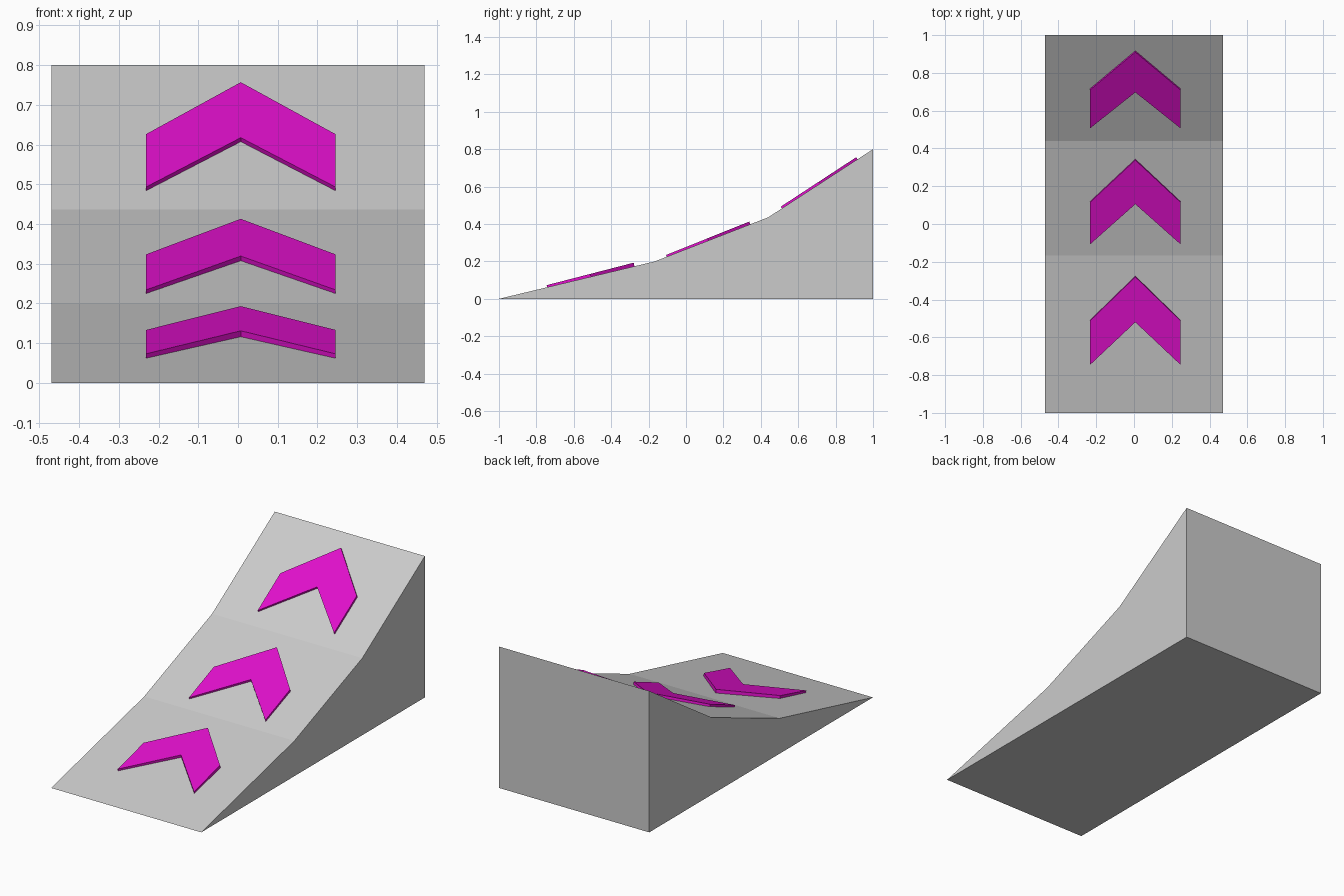
import bpy, bmesh

if "Cube" in bpy.data.objects:
    bpy.data.objects.remove(bpy.data.objects["Cube"])


def make_prism(name, lower, upper):
    """Closed solid joining two matching polygon loops."""
    bm = bmesh.new()
    a = [bm.verts.new(p) for p in lower]
    b = [bm.verts.new(p) for p in upper]
    bm.faces.new(a)
    bm.faces.new(b)
    n = len(a)
    for i in range(n):
        j = (i + 1) % n
        bm.faces.new((a[i], a[j], b[j], b[i]))
    bmesh.ops.recalc_face_normals(bm, faces=bm.faces)
    mesh = bpy.data.meshes.new(name)
    bm.to_mesh(mesh)
    bm.free()
    obj = bpy.data.objects.new(name, mesh)
    bpy.context.collection.objects.link(obj)
    return obj


# Ramp body: three-slope side profile extruded across the width
slope_line = [(-1, 0), (-0.167, 0.2), (0.44, 0.436), (1, 0.8)]
profile = slope_line + [(1, 0)]
half_width = 0.47
make_prism("ramp",
           [(-half_width, y, z) for y, z in profile],
           [(half_width, y, z) for y, z in profile])

# Magenta paint for the arrows
magenta = bpy.data.materials.new("magenta")
magenta.diffuse_color = (0.75, 0.005, 0.6, 1)
magenta.use_nodes = True
magenta.node_tree.nodes["Principled BSDF"].inputs["Base Color"].default_value = magenta.diffuse_color

# Chevrons: one per slope, slightly raised
# (tail y, shoulder y, notch y, tip y, top z at tail, top z at tip)
chevrons = {
    "lower_arrow": (-0.745, -0.512, -0.52, -0.28, 0.073, 0.193),
    "middle_arrow": (-0.107, 0.115, 0.105, 0.338, 0.234, 0.413),
    "upper_arrow": (0.507, 0.71, 0.697, 0.91, 0.493, 0.757),
}
centre, half = 0.007, 0.239
for i, (name, (tail, shoulder, notch, tip, z0, z1)) in enumerate(chevrons.items()):
    (ya, za), (yb, zb) = slope_line[i:i + 2]
    ramp_slope = (zb - za) / (yb - ya)
    top_slope = (z1 - z0) / (tip - tail)
    outline = [(-half, tail), (0, notch), (half, tail),
               (half, shoulder), (0, tip), (-half, shoulder)]
    upper, lower = [], []
    for x, y in outline:
        z = z0 + top_slope * (y - tail)
        # drop along the ramp normal onto the slope
        height = z - (za + ramp_slope * (y - ya))
        drop = height / (1 + ramp_slope ** 2)
        upper.append((centre + x, y, z))
        lower.append((centre + x, y + drop * ramp_slope, z - drop))
    arrow = make_prism(name, lower, upper)
    arrow.data.materials.append(magenta)
